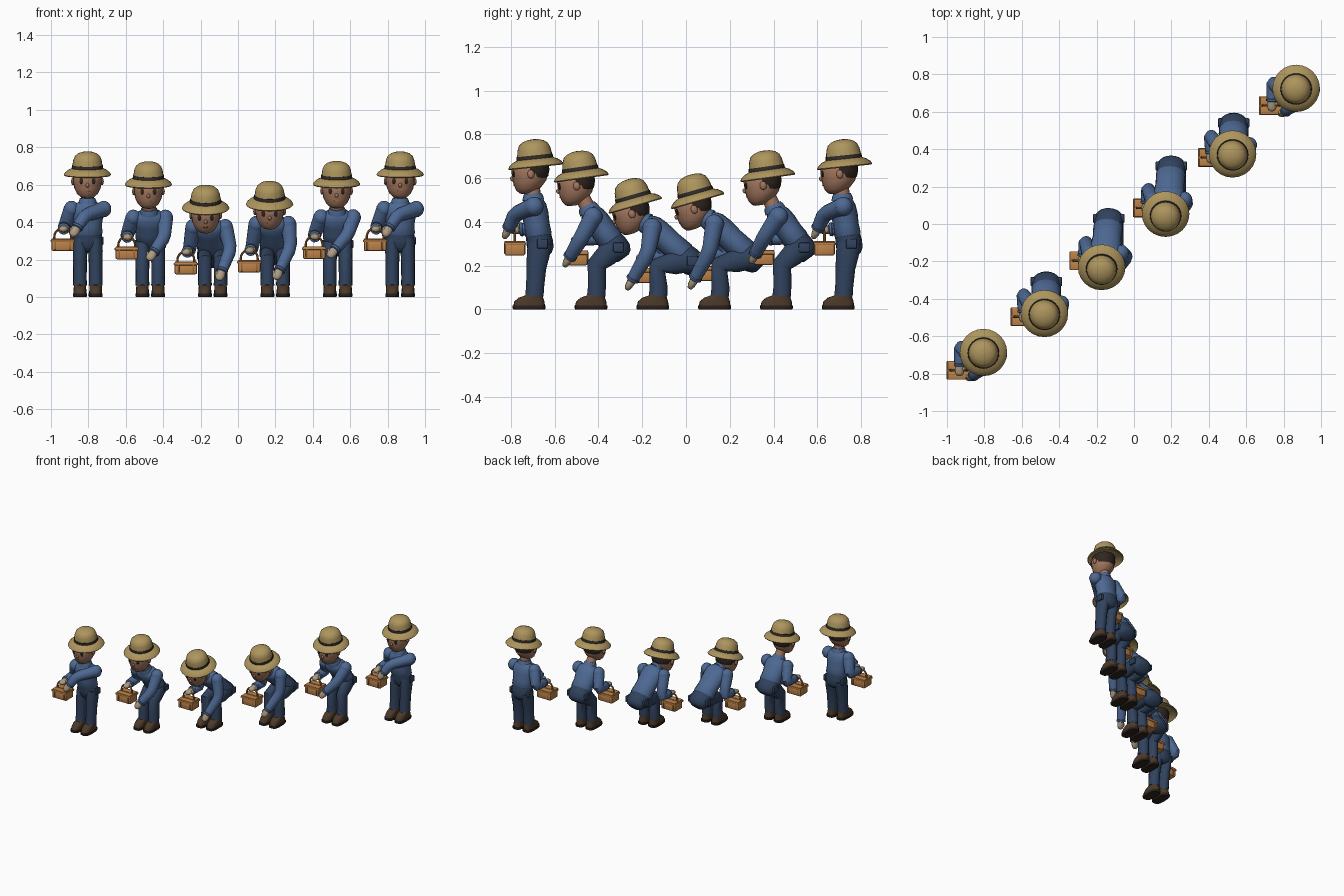
import bpy, bmesh, math
from mathutils import Vector as V, Matrix

if "Cube" in bpy.data.objects:
    bpy.data.objects.remove(bpy.data.objects["Cube"])

def mat(name, r, g, b):
    m = bpy.data.materials.new(name)
    m.diffuse_color = (r, g, b, 1)
    m.use_nodes = True
    m.node_tree.nodes["Principled BSDF"].inputs["Base Color"].default_value = m.diffuse_color
    return m

SHIRT = mat("blue_cloth", .075, .14, .29)
PANTS = mat("dark_denim", .03, .055, .11)
STRAW = mat("straw", .42, .30, .11)
BAND = mat("dark_band", .03, .025, .022)
SKIN = mat("skin", .36, .18, .11)
GLOVE = mat("glove", .42, .33, .22)
SHOE = mat("shoe_leather", .07, .04, .022)
SOLE = mat("sole", .025, .016, .012)
WOOD = mat("basket_wood", .50, .22, .065)
WOOD2 = mat("basket_trim", .33, .14, .045)
HAIR = mat("hair", .03, .02, .015)

def finish(name, bm, m, M=None):
    if M:
        bm.transform(M)
    bmesh.ops.recalc_face_normals(bm, faces=bm.faces)
    me = bpy.data.meshes.new(name)
    bm.to_mesh(me)
    bm.free()
    me.materials.append(m)
    ob = bpy.data.objects.new(name, me)
    bpy.context.collection.objects.link(ob)
    return ob

def tube(name, pts, radii, m, M=None, ref=(1, 0, 0), axis=None, n=16, sq=1.0):
    """Loft elliptical rings (rx, ry) along a path; sq < 1 gives squarer rings."""
    pts = [V(p) for p in pts]
    bm, rings = bmesh.new(), []
    for i, (p, r) in enumerate(zip(pts, radii)):
        rx, ry = r if isinstance(r, tuple) else (r, r)
        if axis:
            t = V(axis)
        else:
            t = V((0, 0, 0))
            if i: t += (p - pts[i - 1]).normalized()
            if i < len(pts) - 1: t += (pts[i + 1] - p).normalized()
        t.normalize()
        s = V(ref)
        s = (s - t * s.dot(t)).normalized()
        u = t.cross(s)
        ring = []
        for k in range(n):
            c, d = math.cos(2 * math.pi * k / n), math.sin(2 * math.pi * k / n)
            c, d = math.copysign(abs(c) ** sq, c), math.copysign(abs(d) ** sq, d)
            ring.append(bm.verts.new(p + s * (rx * c) + u * (ry * d)))
        rings.append(ring)
    for a, b in zip(rings, rings[1:]):
        for k in range(n):
            bm.faces.new((a[k], a[(k + 1) % n], b[(k + 1) % n], b[k]))
    bm.faces.new(rings[0])
    bm.faces.new(rings[-1])
    return finish(name, bm, m, M)

def ball(name, c, s, m, M=None, seg=14):
    bm = bmesh.new()
    bmesh.ops.create_uvsphere(bm, u_segments=seg, v_segments=seg * 2 // 3, radius=1)
    bm.transform(Matrix.Translation(c) @ Matrix.Diagonal((*s, 1)))
    return finish(name, bm, m, M)

def box(name, c, s, m, M=None, bevel=.006):
    bm = bmesh.new()
    bmesh.ops.create_cube(bm, size=1)
    bm.transform(Matrix.Translation(c) @ Matrix.Diagonal((*s, 1)))
    bmesh.ops.bevel(bm, geom=bm.edges[:], offset=bevel, segments=2, affect='EDGES', profile=.5)
    return finish(name, bm, m, M)

def lathe(name, prof, m, M, n=24):
    return tube(name, [(0, 0, z) for r, z in prof], [max(r, .001) for r, z in prof], m, M, axis=(0, 0, 1), n=n)

def hand(name, wrist, d, m, side):
    d = d.normalized()
    ref = V((1, 0, 0)) if abs(d.x) < .8 else V((0, 1, 0))
    tube(name + "_palm", [wrist - d * .012, wrist, wrist + d * .02, wrist + d * .036, wrist + d * .05, wrist + d * .055],
         [.02, .022, (.025, .018), (.024, .017), (.017, .012), (.006, .005)], m, ref=ref, n=12)
    q = wrist + ref * (.022 * side) + d * .016
    ball(name + "_thumb", q, (.009, .011, .018), m, seg=10)

def basket(pre, c):
    M = Matrix.Translation(c)
    box(pre + "basket_body", (0, 0, -.004), (.12, .092, .056), WOOD, M, .009)
    box(pre + "basket_rim", (0, 0, .023), (.13, .1, .014), WOOD, M, .005)
    for s in (-1, 1):
        box(pre + "basket_lid", (0, s * .025, .031), (.118, .045, .01), WOOD, M, .004)
        box(pre + "basket_strap", (s * .04, 0, 0), (.01, .098, .05), WOOD2, M, .003)
    pts = [(-.045, 0, .01)] + [(-.045 * math.cos(a), 0, .045 + .045 * math.sin(a))
           for a in [math.pi * k / 10 for k in range(11)]] + [(.045, 0, .01)]
    tube(pre + "basket_handle", pts, [.006] * len(pts), WOOD2, M, ref=(0, 1, 0), n=8)

def worker(i, hip, sh, hat, tilt, elbow, palm, bask):
    base = V((-.803 + .334 * i, -.69 + .2826 * i, 0))
    B = Matrix.Translation(base)
    pre = "worker%d_" % (i + 1)
    P, S, H = V((0, *hip)), V((hat[0] * .5, *sh)), V(hat)
    a = (S - P).normalized()
    # legs and shoes
    for s, nm in ((-1, "right_"), (1, "left_")):
        x = s * .042
        knee = V((x, .008 - .1 * hip[0], .045 + hip[1] * .45 + .35 * hip[0]))
        top = V((x * .95, hip[0], hip[1] + .005))
        tube(pre + nm + "leg", [top, top.lerp(knee, .5), knee, (x, 0, .1), (x, -.003, .062)],
             [(.038, .055), (.039, .052), (.037, .045), (.036, .041), (.037, .042)], PANTS, B)
        tube(pre + nm + "sole", [(x, -.027, z) for z in (0, .004, .018)],
             [(.035, .072), (.037, .075), (.037, .075)], SOLE, B, axis=(0, 0, 1), sq=.65, n=20)
        tube(pre + nm + "shoe", [(x, -.027, .018), (x, -.026, .036), (x, -.019, .053), (x, -.004, .064), (x, 0, .08)],
             [(.035, .072), (.034, .069), (.033, .056), (.032, .04), (.032, .036)], SHOE, B, axis=(0, 0, 1), sq=.75, n=20)
        box(pre + nm + "hip_pocket", P + V((s * .073, .012, 0)), (.022, .05, .045), PANTS, B)
    # pelvis, shirt and collar
    tube(pre + "pelvis", [P + a * k for k in (-.06, -.05, -.025, .01, .045)],
         [(.04, .03), (.062, .046), (.077, .06), (.078, .061), (.074, .057)], PANTS, B)
    L = (S - P).length
    tube(pre + "shirt", [P + a * k for k in (.035, .042, L * .5, L - .04, L, L + .022, L + .038, L + .045)],
         [(.074, .056), (.079, .061), (.076, .058), (.084, .061), (.09, .057), (.072, .048), (.045, .037), (.03, .025)], SHIRT, B)
    R = Matrix.Rotation(math.radians(tilt), 4, 'X')
    HM = B @ Matrix.Translation(H) @ R
    FM = HM @ Matrix.Translation((0, -.03, -.05))
    head = H + R @ V((0, -.022, -.06))
    n0 = S + a * .015
    tube(pre + "neck", [n0, n0.lerp(head, .5), head], [.037, .034, .036], SKIN, B)
    d = (head - n0).normalized()
    tube(pre + "collar", [n0 + d * .012, n0 + d * .03, n0 + d * .042], [.05, .046, .04], SHIRT, B)
    # head and face
    tube(pre + "head", [(0, -.026, -.083), (0, -.022, -.078), (0, -.014, -.06), (0, -.004, -.03), (0, 0, .005), (0, 0, .035), (0, .006, .058)],
         [(.018, .016), (.035, .035), (.056, .058), (.071, .076), (.077, .083), (.077, .083), (.066, .07)], SKIN, FM, axis=(0, 0, 1), n=20)
    tube(pre + "hair", [(0, .03, -.022), (0, .022, -.012), (0, .014, .015), (0, .012, .054)],
         [(.055, .042), (.068, .06), (.078, .076), (.079, .08)], HAIR, FM, axis=(0, 0, 1), n=20)
    for s in (-1, 1):
        ball(pre + "ear", (s * .078, .004, .004), (.01, .016, .02), SKIN, FM, 10)
        ball(pre + "eye", (s * .033, -.074, .014), (.011, .006, .016), HAIR, FM, 10)
        box(pre + "eyebrow", (s * .034, -.077, .038), (.026, .008, .006), HAIR, FM, .002)
    ball(pre + "nose", (0, -.082, -.008), (.01, .011, .012), SKIN, FM, 10)
    box(pre + "mouth", (0, -.077, -.038), (.026, .008, .005), WOOD2, FM, .0015)
    # straw hat and band
    lathe(pre + "straw_hat", [(0, .01), (.078, .008), (.1, .002), (.123, -.017), (.127, -.012), (.12, 0), (.102, .014),
                              (.083, .022), (.08, .04), (.076, .066), (.067, .088), (.05, .102), (.025, .11), (0, .112)], STRAW, HM)
    lathe(pre + "hat_band", [(.07, .02), (.0845, .02), (.0825, .038), (.07, .038)], BAND, HM)
    # arms: right one carries the basket, left one picks
    basket(pre, base + V(bask))
    grip = V(bask) + V((.004, .0, .086))
    arms = (("right_", -1, V((-.125, .035, bask[2] + .095)), grip), ("left_", 1, V(elbow), V(palm)))
    for nm, s, E, G in arms:
        A = S + V((s * .086, 0, -.002))
        d = (G - E).normalized()
        W = G - d * .024
        nrm = (E - A).cross(W - E)
        ball(pre + nm + "shoulder", A, (.042, .044, .044), SHIRT, B)
        tube(pre + nm + "sleeve", [A, A.lerp(E, .45), A.lerp(E, .85), E.lerp(W, .15), E.lerp(W, .6), W],
             [.042, .039, .036, .035, .032, .028], SHIRT, B, ref=nrm, n=14)
        tube(pre + nm + "cuff", [W - d * .014, W - d * .01, W, W + d * .003], [.029, .032, .031, .026], SHIRT, B, ref=nrm, n=14)
        hand(pre + nm + "hand", W + base, d, GLOVE, -s)

# poses: hip(y,z), shoulder(y,z), hat, tilt, left elbow, left hand, basket
STAND = ((.022, .30), (-.005, .472))
poses = [
    (*STAND, (-.002, .002, .666), 6, (-.015, -.09, .435), (-.07, -.13, .35), (-.134, -.092, .277)),
    ((.087, .283), (-.018, .425), (-.01, -.073, .613), 8, (.075, -.075, .32), (.005, -.135, .22), (-.126, -.088, .233)),
    ((.142, .222), (-.03, .375), (-.038, -.11, .487), 16, (.095, -.05, .255), (.04, -.132, .115), (-.144, -.072, .153)),
    ((.14, .235), (-.028, .392), (-.03, -.108, .508), 16, (.082, -.05, .265), (.012, -.128, .12), (-.139, -.072, .162)),
    ((.088, .283), (-.018, .427), (-.006, -.068, .615), 8, (.055, -.08, .335), (-.03, -.132, .235), (-.126, -.085, .235)),
    (*STAND, (0, .001, .666), 6, (-.015, -.09, .435), (-.07, -.13, .35), (-.134, -.09, .277)),
]
for i, p in enumerate(poses):
    worker(i, *p)

for ob in bpy.context.collection.objects:
    ob.select_set(True)
    bpy.context.view_layer.objects.active = ob
bpy.ops.object.shade_smooth_by_angle(angle=math.radians(40))
